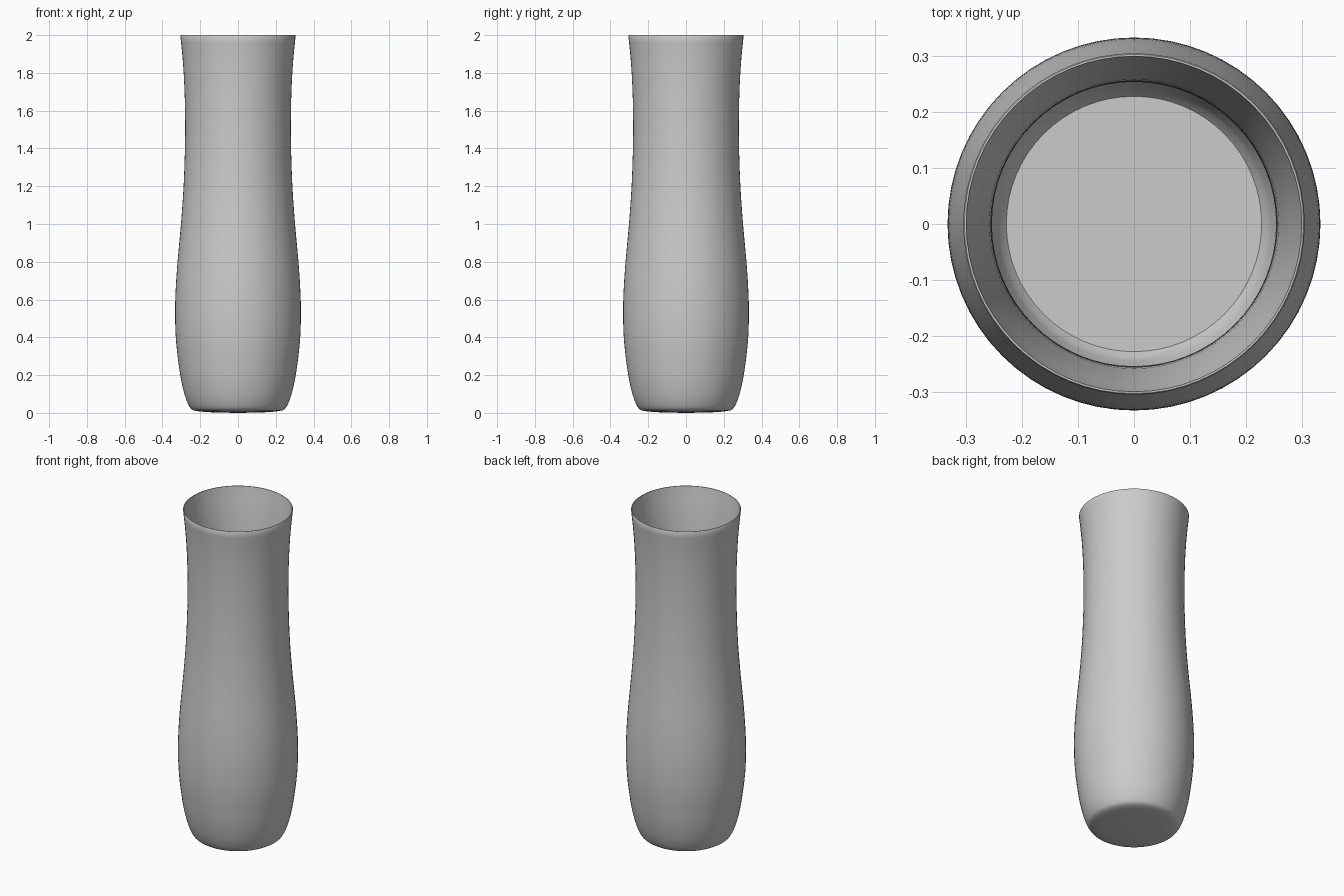
import bpy, bmesh, math
from mathutils import Vector

cube = bpy.data.objects.get("Cube")
if cube:
    bpy.data.objects.remove(cube, do_unlink=True)

SEGMENTS = 64


def smooth_path(points, steps=4):
    """Catmull-Rom curve through (radius, height) points."""
    pts = [Vector(p) for p in points]
    pts = [2 * pts[0] - pts[1]] + pts + [2 * pts[-1] - pts[-2]]
    path = []
    for a, b, c, d in zip(pts, pts[1:], pts[2:], pts[3:]):
        for i in range(steps):
            t = i / steps
            path.append(0.5 * (2 * b + (c - a) * t + (2 * a - 5 * b + 4 * c - d) * t ** 2
                               + (3 * b - a - 3 * c + d) * t ** 3))
    return path + [pts[-2]]


def lathe(name, profile, material):
    """Spin a profile around z; both ends lie on the axis."""
    bm = bmesh.new()
    verts = [bm.verts.new((p[0], 0, p[1])) for p in profile]
    edges = [bm.edges.new(pair) for pair in zip(verts, verts[1:])]
    bmesh.ops.spin(bm, geom=verts + edges, cent=(0, 0, 0), axis=(0, 0, 1),
                   angle=math.tau, steps=SEGMENTS)
    bmesh.ops.remove_doubles(bm, verts=bm.verts, dist=0.0005)
    bmesh.ops.recalc_face_normals(bm, faces=bm.faces)
    mesh = bpy.data.meshes.new(name)
    bm.to_mesh(mesh)
    bm.free()
    mesh.materials.append(material)
    obj = bpy.data.objects.new(name, mesh)
    bpy.context.collection.objects.link(obj)
    return obj


# Grey ceramic
grey = bpy.data.materials.new("grey ceramic")
grey.use_nodes = True
colour = (0.6, 0.6, 0.6, 1)
grey.diffuse_color = colour
grey.node_tree.nodes["Principled BSDF"].inputs["Base Color"].default_value = colour

# Outer wall, from the slightly domed base up to the flared lip
base = [(0, 0), (0.12, 0.002), (0.2, 0.007)]
outer = smooth_path([(0.236, 0.013), (0.252, 0.025), (0.27, 0.06), (0.289, 0.12),
                     (0.309, 0.22), (0.328, 0.38), (0.333, 0.52), (0.33, 0.65),
                     (0.32, 0.8), (0.302, 1.0), (0.288, 1.2), (0.281, 1.4),
                     (0.28, 1.55), (0.283, 1.7), (0.291, 1.85), (0.305, 1.997)])

# Inner wall: the outer wall set in, thinning towards the lip
inner = []
for r, z in reversed(outer):
    if z > 0.045:
        thickness = 0.026 * min(1, 0.2 + (2 - z) * 2.5)
        inner.append((r - thickness, z if z < 1.99 else 2.0))
floor = [(0.228, 0.035), (0, 0.035)]

vase = lathe("vase", base + outer + [(0.303, 2.0)] + inner + floor, grey)
bpy.ops.object.select_all(action="DESELECT")
vase.select_set(True)
bpy.context.view_layer.objects.active = vase
bpy.ops.object.shade_smooth_by_angle(angle=math.radians(40))
